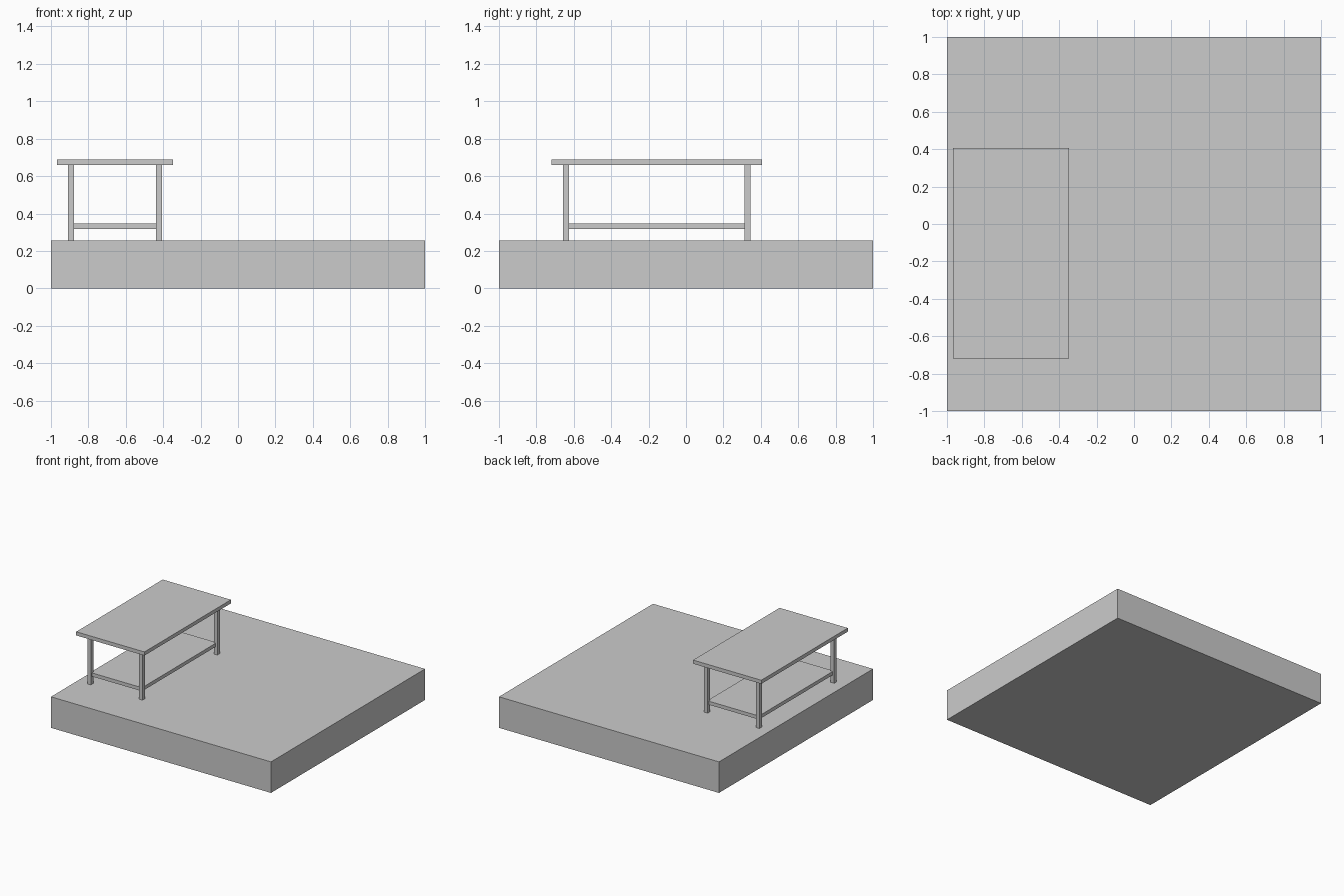
import bpy

if "Cube" in bpy.data.objects:
    bpy.data.objects.remove(bpy.data.objects["Cube"])


def box(name, lo, hi):
    """Axis-aligned box between two opposite corners."""
    bpy.ops.mesh.primitive_cube_add(size=1)
    ob = bpy.context.object
    ob.name = name
    for v in ob.data.vertices:
        v.co = [l + (c + 0.5) * (h - l) for l, h, c in zip(lo, hi, v.co)]
    return ob


BASE_TOP = 0.255
TOP_LOW, TOP_HIGH = 0.66, 0.69
LEG = 0.032

# Square plinth
box("base", (-1, -1, 0), (1, 1, BASE_TOP))

# Table top
box("table_top", (-0.968, -0.718, TOP_LOW), (-0.348, 0.405, TOP_HIGH))

# Four square legs
x_legs = {"left": -0.893, "right": -0.423}
y_legs = {"front": -0.642, "back": 0.329}
h = LEG / 2
for yn, y in y_legs.items():
    for xn, x in x_legs.items():
        box(f"{yn}_{xn}_leg", (x - h, y - h, BASE_TOP), (x + h, y + h, TOP_LOW))

# Lower shelf held between the legs
box("shelf", (x_legs["left"], y_legs["front"], 0.318),
    (x_legs["right"], y_legs["back"], 0.347))
